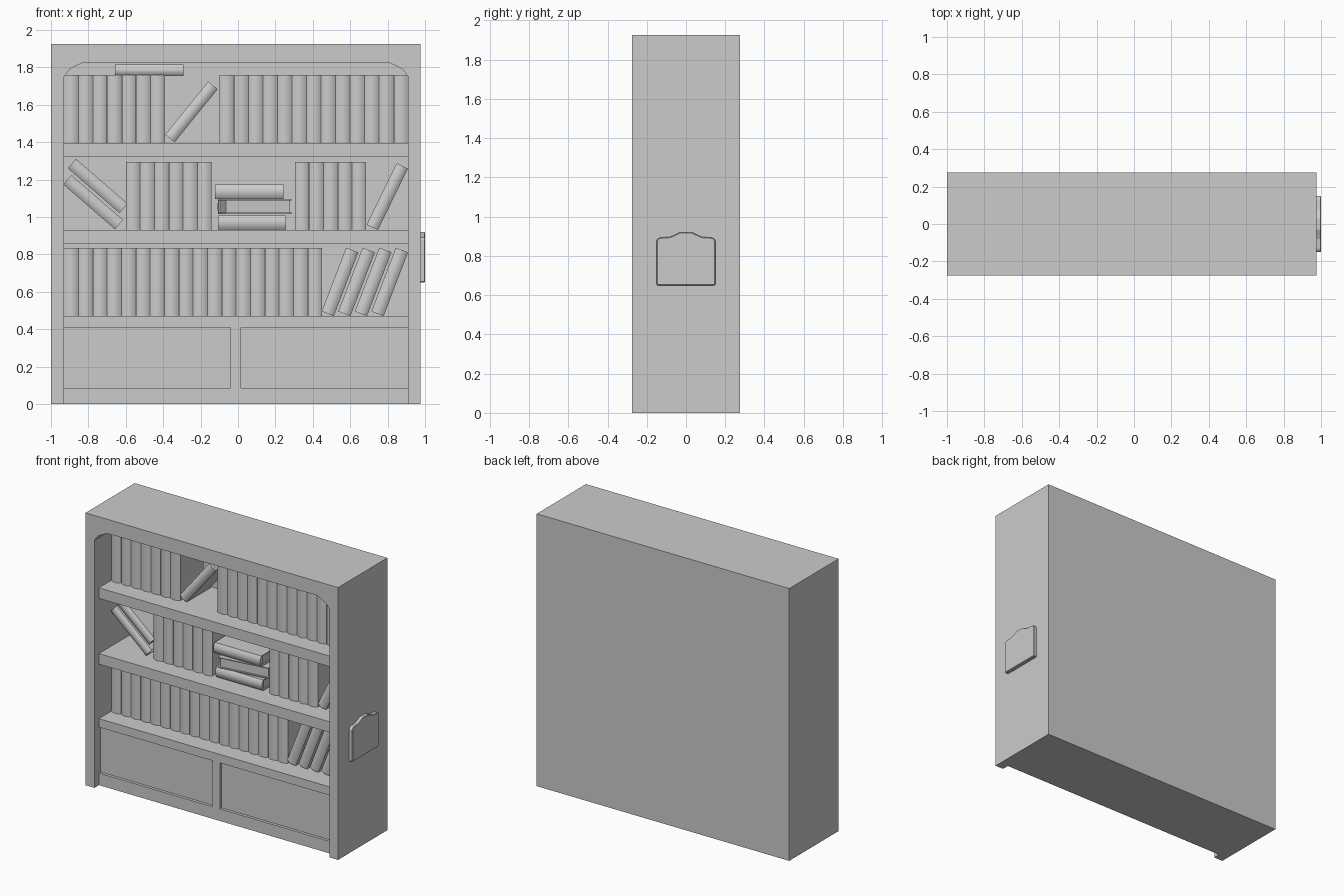
import bpy, bmesh, math
from mathutils import Matrix, Vector

cube = bpy.data.objects.get("Cube")
if cube:
    bpy.data.objects.remove(cube, do_unlink=True)

grey = bpy.data.materials.new("plain_grey")
grey.use_nodes = True
grey.diffuse_color = (0.6, 0.6, 0.6, 1)
grey.node_tree.nodes["Principled BSDF"].inputs["Base Color"].default_value = (0.6, 0.6, 0.6, 1)


def prism(bm, profile, lo, hi, axis):
    """Extrude a closed 2D profile along one axis."""
    i = "xyz".index(axis)

    def place(p, depth):
        co = list(p)
        co.insert(i, depth)
        return Vector(co)

    face = bm.faces.new([bm.verts.new(place(p, lo)) for p in profile])
    ext = bmesh.ops.extrude_face_region(bm, geom=[face])
    moved = [g for g in ext["geom"] if isinstance(g, bmesh.types.BMVert)]
    offset = Vector()
    offset[i] = hi - lo
    bmesh.ops.translate(bm, verts=moved, vec=offset)


def finish(name, bm, matrix=None, smooth=False):
    bmesh.ops.recalc_face_normals(bm, faces=bm.faces)
    mesh = bpy.data.meshes.new(name)
    bm.to_mesh(mesh)
    bm.free()
    mesh.materials.append(grey)
    obj = bpy.data.objects.new(name, mesh)
    bpy.context.collection.objects.link(obj)
    if matrix:
        obj.matrix_world = matrix
    if smooth:
        bpy.ops.object.select_all(action="DESELECT")
        obj.select_set(True)
        bpy.context.view_layer.objects.active = obj
        bpy.ops.object.shade_smooth_by_angle(angle=math.radians(35))
    return obj


def box(name, x0, x1, y0, y1, z0, z1):
    bm = bmesh.new()
    prism(bm, [(x0, z0), (x1, z0), (x1, z1), (x0, z1)], y0, y1, "y")
    return finish(name, bm)


# Case: side walls and top with an arched opening, closed by a back panel
LEFT, RIGHT = -0.93, 0.91
FRONT, RECESS, BACK = -0.275, -0.225, 0.2
arch = [(0, 1.75), (0.03, 1.79), (0.1, 1.825)]
opening = [(LEFT, 0)] + [(LEFT + dx, z) for dx, z in arch]
opening += [(RIGHT - dx, z) for dx, z in reversed(arch)] + [(RIGHT, 0)]
bm = bmesh.new()
prism(bm, opening + [(0.975, 0), (0.975, 1.925), (-1, 1.925), (-1, 0)], FRONT, BACK, "y")
finish("case_frame", bm)
box("back_panel", -1, 0.975, BACK, -FRONT, 0, 1.925)

# Shelves
box("upper_shelf", LEFT, RIGHT, RECESS, BACK, 1.32, 1.395)
box("middle_shelf", LEFT, RIGHT, RECESS, BACK, 0.855, 0.93)

# Base cupboard with two recessed doors
box("cupboard_doors", LEFT, RIGHT, RECESS + 0.02, BACK, 0, 0.47)
box("cupboard_top_rail", LEFT, RIGHT, RECESS, RECESS + 0.02, 0.41, 0.47)
box("cupboard_bottom_rail", LEFT, RIGHT, RECESS, RECESS + 0.02, 0, 0.085)
box("cupboard_divider", -0.04, 0.015, RECESS, RECESS + 0.02, 0.085, 0.41)

# Side plaque with a raised crest
crest = [(0.15, 0.65), (0.15, 0.88), (0.135, 0.893), (0.08, 0.897), (0.03, 0.92)]
bm = bmesh.new()
prism(bm, crest + [(-y, z) for y, z in reversed(crest)], 0.97, 1.0, "x")
plaque = finish("side_plaque", bm)
bevel = plaque.modifiers.new("soft_rim", "BEVEL")
bevel.width = 0.004
bevel.limit_method = "ANGLE"


# Books: wrapped cover with a rounded spine, and an inset page block
def book(name, x, z, lean=0, width=0.077, height=0.365, yaw=0, depth=0.27):
    w, d, t = width / 2, depth / 2, 0.006
    spine = [(w * u / 4, -d + 0.014 * (u / 4) ** 2) for u in range(-4, 5)]
    inner = [(w - t, d), (w - t, 0.025 - d), (t - w, 0.025 - d), (t - w, d)]
    bm = bmesh.new()
    prism(bm, [(-w, d)] + spine + [(w, d)] + inner, -height / 2, height / 2, "z")
    p, near, far = w - t, 0.025 - d, d - 0.012
    prism(bm, [(-p, near), (p, near), (p, far), (-p, far)],
          0.01 - height / 2, height / 2 - 0.01, "z")
    matrix = (Matrix.Translation((x, 0.035, z))
              @ Matrix.Rotation(math.radians(yaw), 4, "Z")
              @ Matrix.Rotation(math.radians(lean), 4, "Y"))
    return finish(name, bm, matrix, smooth=True)


def book_row(name, x0, x1, floor, count):
    step = (x1 - x0) / count
    for i in range(count):
        book(f"{name}_{i + 1}", x0 + step * (i + 0.5), floor + 0.1825, width=step - 0.001)


book_row("upper_left_book", LEFT, -0.39, 1.395, 7)
book_row("upper_right_book", -0.1, RIGHT, 1.395, 13)
book_row("middle_left_book", -0.6, -0.14, 0.93, 6)
book_row("middle_right_book", 0.305, 0.685, 0.93, 5)
book_row("lower_book", LEFT, 0.45, 0.47, 18)

# Leaning books
book("upper_leaning_book", -0.249, 1.562, 39, 0.065)
book("middle_leaning_book_right", 0.798, 1.109, 26, 0.067)
book("middle_leaning_book_low", -0.774, 1.079, -49, 0.067)
book("middle_leaning_book_high", -0.75, 1.166, -49, 0.067)
for i in range(4):
    book(f"lower_leaning_book_{i + 1}", 0.545 + 0.0887 * i, 0.653, 21, 0.07)

# Books lying flat, the middle one of the stack turned round
book("upper_flat_book", -0.475, 1.784, 90, 0.06)
book("stack_book_bottom", 0.075, 0.97, 90, 0.076)
book("stack_book_middle", 0.09, 1.055, 90, 0.076, yaw=188, depth=0.26)
book("stack_book_top", 0.06, 1.135, 90, 0.076)
